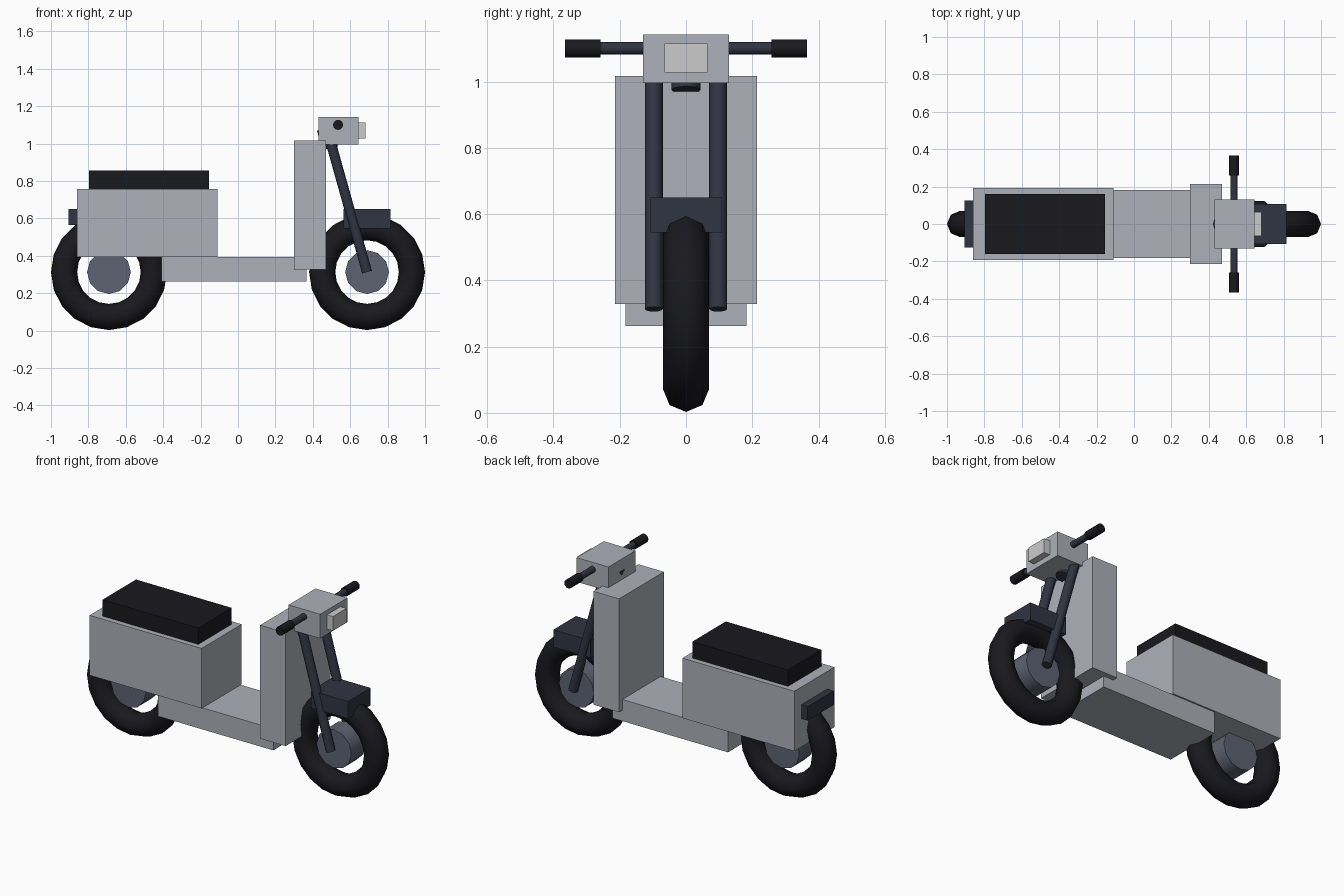
import bpy
import math
from mathutils import Vector

if "Cube" in bpy.data.objects:
    bpy.data.objects.remove(bpy.data.objects["Cube"])


def material(name, rgb):
    m = bpy.data.materials.new(name)
    m.diffuse_color = (*rgb, 1)
    m.use_nodes = True
    m.node_tree.nodes["Principled BSDF"].inputs["Base Color"].default_value = m.diffuse_color
    return m


PAINT = material("grey_paint", (0.42, 0.44, 0.49))
DARK = material("dark_metal", (0.03, 0.035, 0.055))
BLACK = material("black_rubber", (0.01, 0.01, 0.013))
HUB = material("hub_metal", (0.11, 0.125, 0.17))


def finish(name, mat):
    ob = bpy.context.object
    ob.name = name
    if mat:
        ob.data.materials.append(mat)
    return ob


def box(name, x0, x1, half_y, z0, z1, mat=None):
    bpy.ops.mesh.primitive_cube_add(size=1, location=((x0 + x1) / 2, 0, (z0 + z1) / 2))
    bpy.context.object.scale = (x1 - x0, 2 * half_y, z1 - z0)
    bpy.ops.object.transform_apply(location=False, rotation=False, scale=True)
    return finish(name, mat)


def rod(name, a, b, radius, mat, sides=12):
    a, b = Vector(a), Vector(b)
    d = b - a
    bpy.ops.mesh.primitive_cylinder_add(
        vertices=sides, radius=radius, depth=d.length, location=(a + b) / 2,
        rotation=d.to_track_quat('Z', 'Y').to_euler())
    bpy.ops.object.shade_smooth_by_angle(angle=math.radians(40))
    return finish(name, mat)


# Wheels: tyre and hub
WX, WZ = 0.69, 0.313
for side, x in (("front", WX), ("rear", -WX)):
    bpy.ops.mesh.primitive_torus_add(
        major_segments=20, minor_segments=8, major_radius=0.24, minor_radius=0.07,
        location=(x, 0, WZ), rotation=(math.pi / 2, 0, 0))
    bpy.ops.object.shade_smooth()
    finish(side + "_tyre", BLACK)
    rod(side + "_hub", (x, -0.065, WZ), (x, 0.065, WZ), 0.117, HUB)

# Body panels
box("footboard", -0.41, 0.365, 0.183, 0.262, 0.393, PAINT)
box("rear_body", -0.862, -0.11, 0.192, 0.393, 0.757, PAINT)
box("leg_shield", 0.299, 0.47, 0.215, 0.328, 1.016, PAINT)
box("steering_head", 0.43, 0.643, 0.13, 0.995, 1.142, PAINT)
box("headlight", 0.62, 0.683, 0.065, 1.027, 1.114)

# Seat, fender and rear bumper
box("seat", -0.797, -0.155, 0.16, 0.757, 0.857, BLACK)
box("front_fender", 0.565, 0.815, 0.108, 0.545, 0.65, DARK)
box("rear_bumper", -0.905, -0.82, 0.125, 0.565, 0.65, DARK)

# Fork, steering stem and handlebar
for side, s in (("left", 1), ("right", -1)):
    rod(side + "_fork", (WX, s * 0.097, WZ), (0.492, s * 0.097, 1.02), 0.027, DARK)
    rod(side + "_grip", (0.535, s * 0.258, 1.1), (0.535, s * 0.365, 1.1), 0.027, BLACK)
rod("steering_stem", (0.492, 0, 0.975), (0.465, 0, 1.08), 0.044, DARK)
rod("handlebar", (0.535, -0.34, 1.1), (0.535, 0.34, 1.1), 0.019, DARK)
